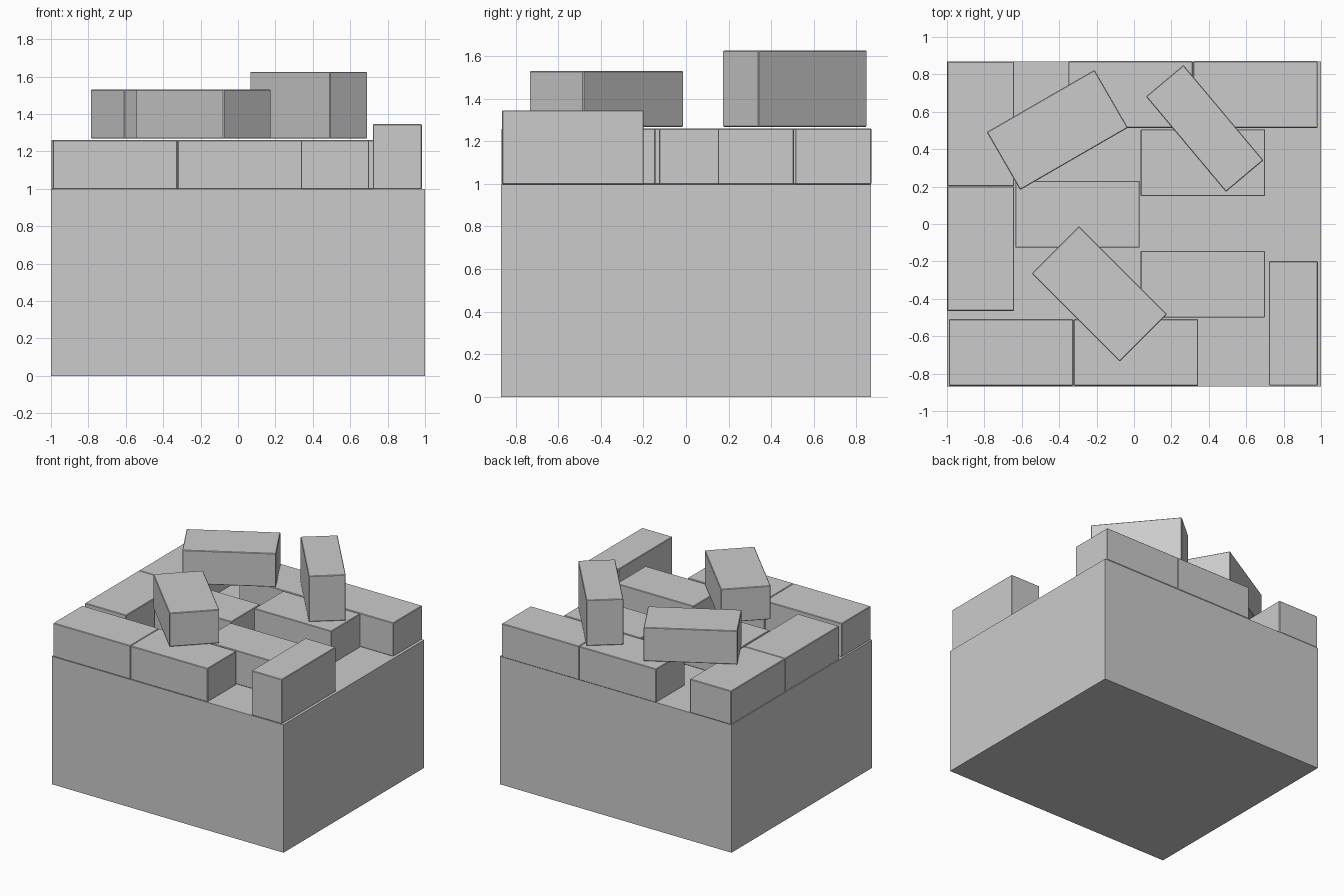
import bpy
from math import radians

cube = bpy.data.objects.get("Cube")
if cube:
    bpy.data.objects.remove(cube, do_unlink=True)

GREY = (0.6, 0.6, 0.6, 1)
mat = bpy.data.materials.new("plain grey")
mat.use_nodes = True
mat.diffuse_color = GREY
mat.node_tree.nodes["Principled BSDF"].inputs["Base Color"].default_value = GREY


def block(name, x, y, z, size, angle=0, bevel=0.004):
    """Box centred at x, y with its underside at z."""
    bpy.ops.mesh.primitive_cube_add(size=1, location=(x, y, z + size[2] / 2),
                                    rotation=(0, 0, radians(angle)))
    ob = bpy.context.object
    ob.name = name
    ob.scale = size
    bpy.ops.object.transform_apply(location=False, rotation=False, scale=True)
    ob.data.materials.append(mat)
    if bevel:
        mod = ob.modifiers.new("worn_edges", 'BEVEL')
        mod.width = bevel
        mod.segments = 1
    return ob


L, W, H = 0.665, 0.357, 0.262
FLAT = (L, W, H)
ON_EDGE = (L, H, W - 0.01)

# Solid base
block("base_block", 0, 0, 0, (2, 1.735, 0.998), bevel=0)

# Bottom layer lying flat on the base
layer = [
    ("front_brick_right", -0.657, -0.687, 0), ("front_brick_left", 0.01, -0.687, 0),
    ("side_brick_front", -0.819, -0.132, 90), ("side_brick_back", -0.819, 0.535, 90),
    ("back_brick_right", -0.018, 0.692, 0), ("back_brick_left", 0.649, 0.692, 0),
    ("inner_brick_right", -0.302, 0.052, 0),
    ("inner_brick_front", 0.368, -0.322, 0), ("inner_brick_back", 0.368, 0.328, 0),
]
for name, x, y, angle in layer:
    block(name, x, y, 0.998, FLAT, angle)

# Brick standing on its long edge at the front corner
block("corner_brick", 0.852, -0.531, 0.998, ON_EDGE, 90)

# Loose bricks on top
block("loose_brick_back", -0.41, 0.503, 1.268, FLAT, 30)
block("loose_brick_front", -0.185, -0.373, 1.268, FLAT, -45)
block("loose_brick_upright", 0.378, 0.511, 1.268, (L, H, W), -50)
